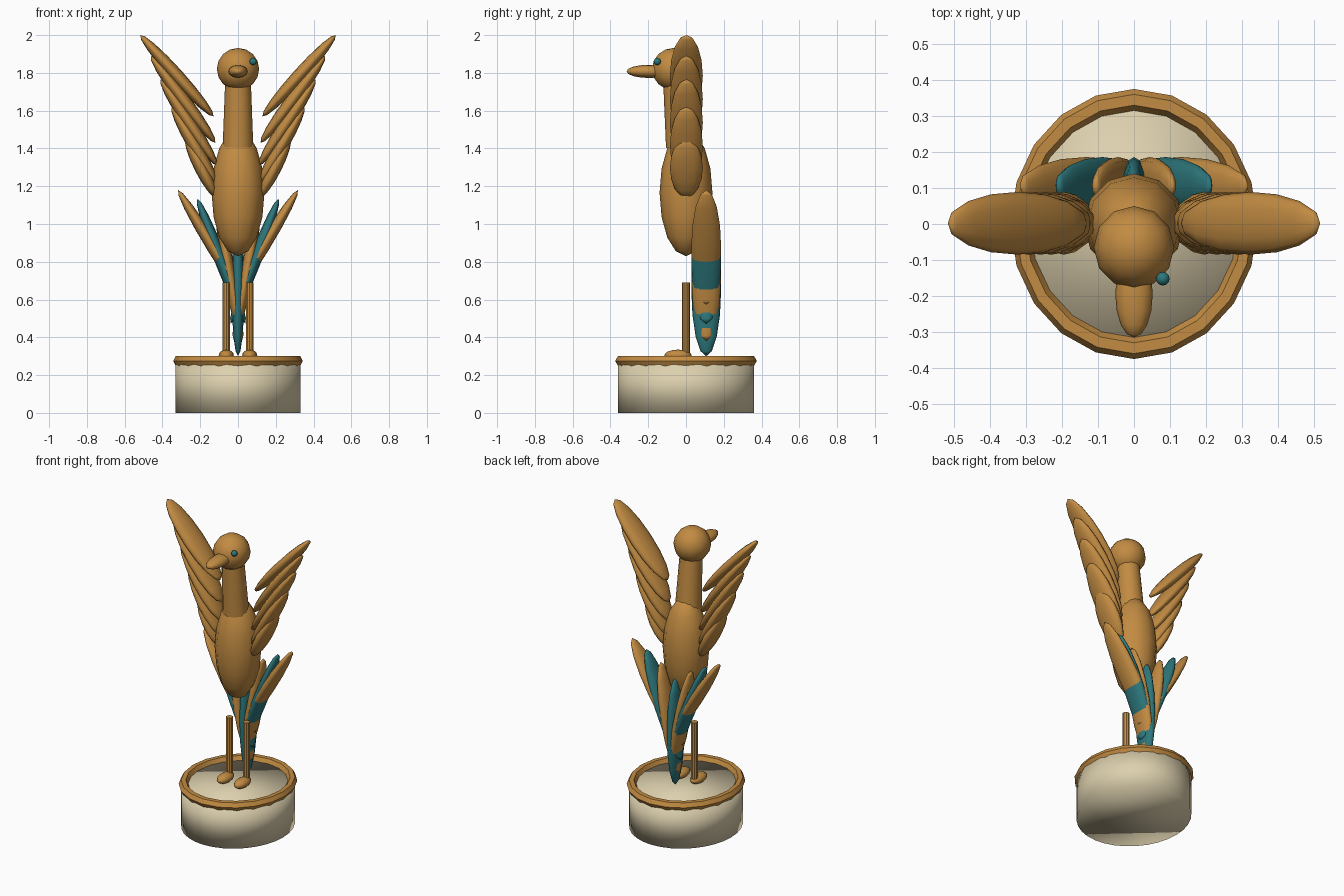
import bpy, math
from mathutils import Vector

if "Cube" in bpy.data.objects:
    bpy.data.objects.remove(bpy.data.objects["Cube"])


def material(name, rgb):
    m = bpy.data.materials.new(name)
    m.diffuse_color = (*rgb, 1)
    m.use_nodes = True
    m.node_tree.nodes["Principled BSDF"].inputs["Base Color"].default_value = m.diffuse_color
    return m


GOLD = material("gold", (0.54, 0.26, 0.055))
TEAL = material("teal", (0.026, 0.185, 0.20))
CREAM = material("cream", (0.72, 0.63, 0.42))


def finish(name, mat, scale=(1, 1, 1), sharp=False):
    ob = bpy.context.object
    ob.name = ob.data.name = name
    ob.scale = scale
    ob.data.materials.append(mat)
    bpy.ops.object.transform_apply(location=False, rotation=False, scale=True)
    if sharp:
        bpy.ops.object.shade_smooth_by_angle(angle=math.radians(35))
    else:
        bpy.ops.object.shade_smooth()
    return ob


def ellipsoid(name, loc, radii, mat, rot=(0, 0, 0), segments=12, rings=8):
    bpy.ops.mesh.primitive_uv_sphere_add(segments=segments, ring_count=rings,
                                         radius=1, location=loc, rotation=rot)
    return finish(name, mat, radii)


def rod(name, a, b, r1, r2, mat, sides=12):
    a, b = Vector(a), Vector(b)
    d = b - a
    bpy.ops.mesh.primitive_cone_add(vertices=sides, radius1=r1, radius2=r2, depth=d.length,
                                    location=(a + b) / 2, rotation=d.to_track_quat('Z', 'Y').to_euler())
    return finish(name, mat, sharp=True)


# Oval pedestal with a gold rim
bpy.ops.mesh.primitive_cylinder_add(vertices=32, radius=1, depth=0.275, location=(0, 0, 0.1375))
finish("pedestal", CREAM, (0.33, 0.36, 1))
bpy.ops.mesh.primitive_torus_add(major_segments=20, minor_segments=6, major_radius=0.345,
                                 minor_radius=0.03, location=(0, 0, 0.275))
finish("pedestal_rim", GOLD, (0.915, 1, 1), sharp=True)

# Body, neck and head
ellipsoid("body", (0, 0, 1.165), (0.14, 0.14, 0.335), GOLD)
rod("neck", (0, -0.025, 1.41), (0, -0.053, 1.76), 0.081, 0.068, GOLD)
ellipsoid("head", (0, -0.065, 1.82), (0.112, 0.115, 0.112), GOLD)
ellipsoid("beak", (0, -0.195, 1.808), (0.052, 0.035, 0.12), GOLD, rot=(math.pi / 2, 0, 0))
ellipsoid("eye", (0.08, -0.152, 1.86), (0.019, 0.019, 0.019), TEAL)

# Wing feathers: tip and base (x, z), top to bottom
WING = [((0.517, 2.0), (0.13, 1.57)), ((0.462, 1.89), (0.12, 1.43)),
        ((0.41, 1.765), (0.11, 1.31)), ((0.35, 1.62), (0.11, 1.21)),
        ((0.275, 1.455), (0.115, 1.14))]

for side, label in ((-1, "left"), (1, "right")):
    # Legs and feet
    rod(f"{label}_leg", (side * 0.062, 0, 0.29), (side * 0.062, 0, 0.69), 0.021, 0.021, GOLD, 10)
    ellipsoid(f"{label}_foot", (side * 0.062, -0.042, 0.305), (0.04, 0.072, 0.03), GOLD)
    # Wing
    for i, (tip, base) in enumerate(WING):
        dx, dz = tip[0] - base[0], tip[1] - base[1]
        ellipsoid(f"{label}_wing_feather_{i + 1}",
                  (side * (tip[0] + base[0]) / 2, 0.002, (tip[1] + base[1]) / 2),
                  (0.036, 0.087, math.hypot(dx, dz) / 2), GOLD,
                  rot=(0, side * math.atan2(dx, dz), 0))

# Tail fan: seven feathers in alternating colours
for i in range(-3, 4):
    ellipsoid(f"tail_feather_{i + 4}", (0.044 * i, 0.107, 0.655 + 0.074 * abs(i)),
              (0.034, 0.079, 0.355), GOLD if i % 2 else TEAL,
              rot=(0, math.radians(10.5 * i), 0))
